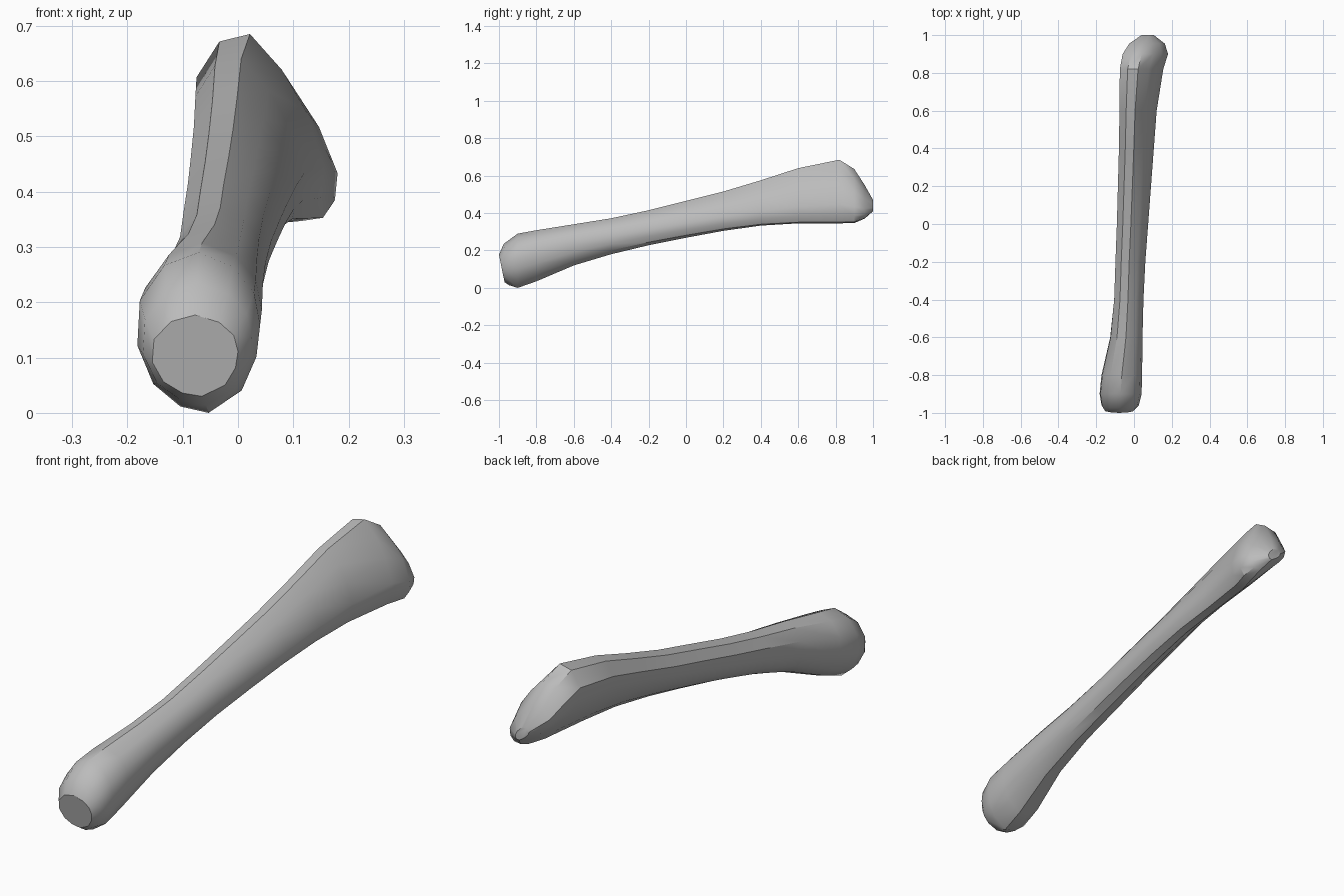
import bpy
import bmesh
import math

cube = bpy.data.objects.get("Cube")
if cube:
    bpy.data.objects.remove(cube, do_unlink=True)

# One plain grey
grey = bpy.data.materials.new("bone_grey")
grey.use_nodes = True
COLOUR = (0.5, 0.5, 0.5, 1)
grey.diffuse_color = COLOUR
grey.node_tree.nodes["Principled BSDF"].inputs["Base Color"].default_value = COLOUR

# Cross-sections inside a unit box: rounded knob and crested wedge, same point order
KNOB = [(.5, 1), (.78, .91), (.95, .75), (1, .55), (.97, .35), (.85, .14),
        (.58, 0), (.35, .04), (.13, .18), (0, .42), (.02, .7), (.22, .92)]
WEDGE = [(.42, 1), (.67, .81), (.86, .59), (1, .3), (.98, .13), (.89, .02),
         (.73, 0), (.49, .15), (.22, .38), (.05, .6), (0, .77), (.18, .96)]

# Stations along the shaft: y, x min, x max, z min, z max, lean of the ring in y
STATIONS = [
    (-.985, -.155, 0, .03, .177, -.03),
    (-.96, -.172, .025, .014, .235, -.03),
    (-.9, -.182, .04, 0, .29, 0),
    (-.8, -.172, .043, .035, .308, 0),
    (-.6, -.127, .045, .12, .34, 0),
    (-.4, -.107, .05, .18, .372, 0),
    (-.2, -.1, .06, .228, .415, 0),
    (0, -.092, .075, .268, .465, 0),
    (.2, -.086, .09, .305, .515, 0),
    (.4, -.08, .105, .333, .575, 0),
    (.6, -.077, .12, .345, .64, 0),
    (.82, -.075, .155, .345, .685, 0),
    (.9, -.06, .18, .347, .635, 0),
    (.955, -.025, .163, .37, .55, 0),
    (1, .04, .105, .41, .47, 0),
]


def ring(bm, y, x0, x1, z0, z1, lean):
    t = min(max((y + .75) / 1.25, 0), 1)
    verts = []
    for (ku, kv), (wu, wv) in zip(KNOB, WEDGE):
        u, v = ku + (wu - ku) * t, kv + (wv - kv) * t
        verts.append(bm.verts.new((x0 + (x1 - x0) * u,
                                   y + lean * (v - .5),
                                   z0 + (z1 - z0) * v)))
    return verts


# Loft the bone through its rings and close both ends
bm = bmesh.new()
rings = [ring(bm, *s) for s in STATIONS]
for a, b in zip(rings, rings[1:]):
    for i in range(len(a)):
        j = (i + 1) % len(a)
        bm.faces.new((a[i], a[j], b[j], b[i]))
bm.faces.new(rings[0])
bm.faces.new(rings[-1])
bmesh.ops.recalc_face_normals(bm, faces=bm.faces)

mesh = bpy.data.meshes.new("long_bone")
bm.to_mesh(mesh)
bm.free()
mesh.materials.append(grey)
bone = bpy.data.objects.new("long_bone", mesh)
bpy.context.collection.objects.link(bone)

# Smooth shaft with the sharp crest kept
bpy.ops.object.select_all(action="DESELECT")
bone.select_set(True)
bpy.context.view_layer.objects.active = bone
bpy.ops.object.shade_smooth_by_angle(angle=math.radians(35))
